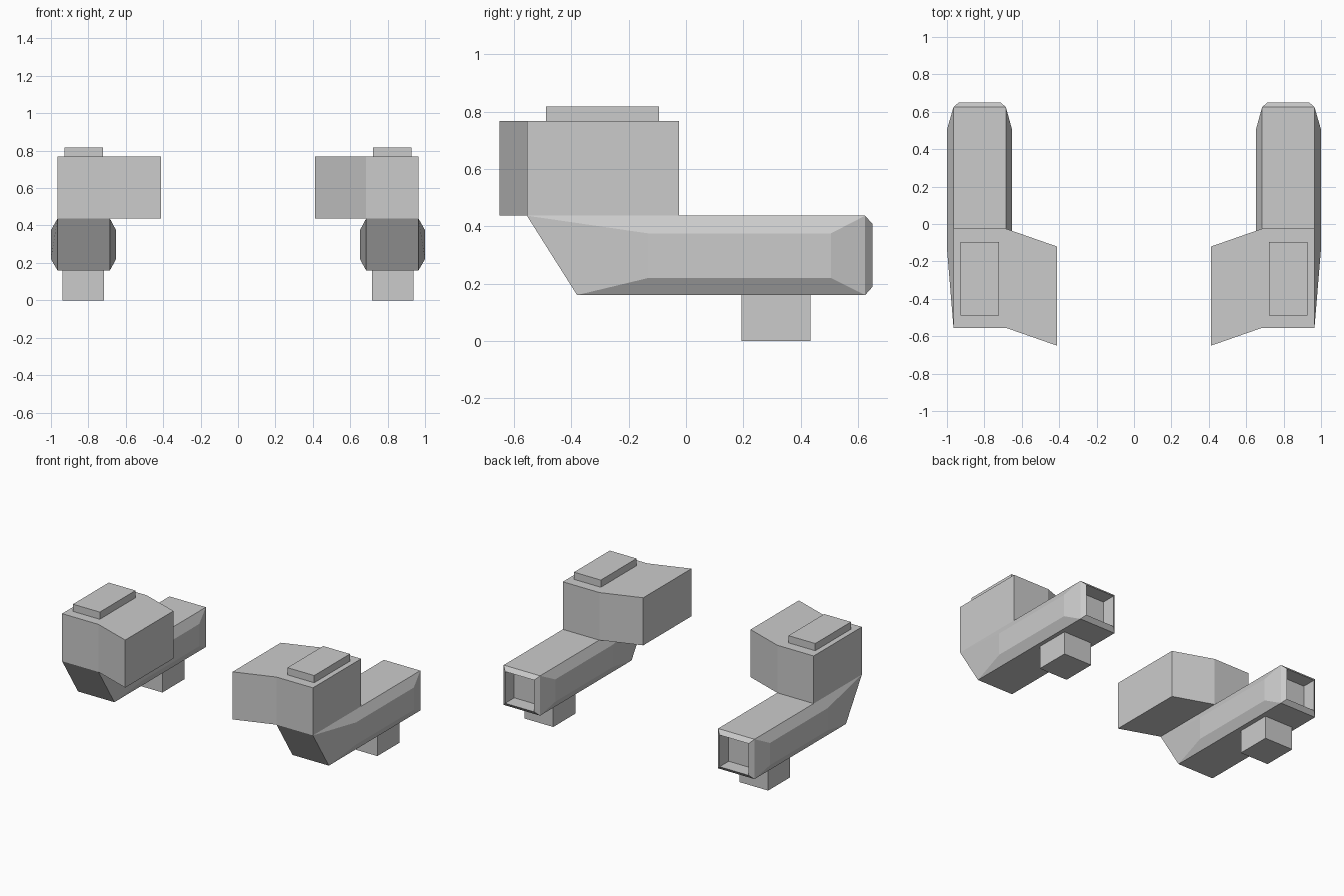
import bpy, bmesh

if "Cube" in bpy.data.objects:
    bpy.data.objects.remove(bpy.data.objects["Cube"])


def finish(name, bm):
    """Turn a right-hand bmesh into an object mirrored across x = 0."""
    bmesh.ops.recalc_face_normals(bm, faces=bm.faces)
    me = bpy.data.meshes.new(name)
    bm.to_mesh(me)
    bm.free()
    ob = bpy.data.objects.new(name, me)
    bpy.context.collection.objects.link(ob)
    mod = ob.modifiers.new("Mirror", 'MIRROR')
    mod.use_axis[0] = True
    mod.use_mirror_merge = False
    return ob


def loft(rings):
    """Skin a list of equal-length point rings and cap both ends."""
    bm = bmesh.new()
    vr = [[bm.verts.new(p) for p in r] for r in rings]
    n = len(vr[0])
    for a, b in zip(vr, vr[1:]):
        for i in range(n):
            j = (i + 1) % n
            bm.faces.new((a[i], a[j], b[j], b[i]))
    bm.faces.new(vr[0])
    bm.faces.new(vr[-1])
    bmesh.ops.recalc_face_normals(bm, faces=bm.faces)
    return bm


def prism(name, outline, z0, z1):
    return finish(name, loft([[(x, y, z) for x, y in outline] for z in (z0, z1)]))


def box(name, x0, x1, y0, y1, z0, z1):
    return prism(name, [(x0, y0), (x1, y0), (x1, y1), (x0, y1)], z0, z1)


# long lower pod: slanted nose, bulged sides
core = [(-0.555, 0.437), (-0.38, 0.16), (0.625, 0.16), (0.625, 0.437)]
bulge = [(-0.13, 0.375), (-0.13, 0.22), (0.505, 0.22), (0.505, 0.375)]
bm = loft([[(x, y, z) for y, z in prof] for x, prof in
           ((0.652, bulge), (0.685, core), (0.965, core), (1.0, bulge))])

# rear opening: tapered rim, then a square recess
bm.normal_update()
rear = max(bm.faces, key=lambda f: f.calc_center_median().y)
bmesh.ops.inset_individual(bm, faces=[rear], thickness=0.04, depth=0.025)
rear = max(bm.faces, key=lambda f: f.calc_center_median().y)
hole = bmesh.ops.extrude_discrete_faces(bm, faces=[rear])["faces"][0]
bmesh.ops.translate(bm, verts=hole.verts, vec=(0, -0.1, 0))
finish("pod", bm)

# upper housing with the angled inner wing
prism("upper_housing", [(0.965, -0.555), (0.965, -0.025), (0.685, -0.025),
                        (0.413, -0.12), (0.413, -0.65), (0.685, -0.555)], 0.437, 0.768)

# raised plate on top and connector block underneath
box("top_plate", 0.722, 0.928, -0.488, -0.095, 0.768, 0.818)
box("foot", 0.717, 0.937, 0.193, 0.435, 0.0, 0.16)
